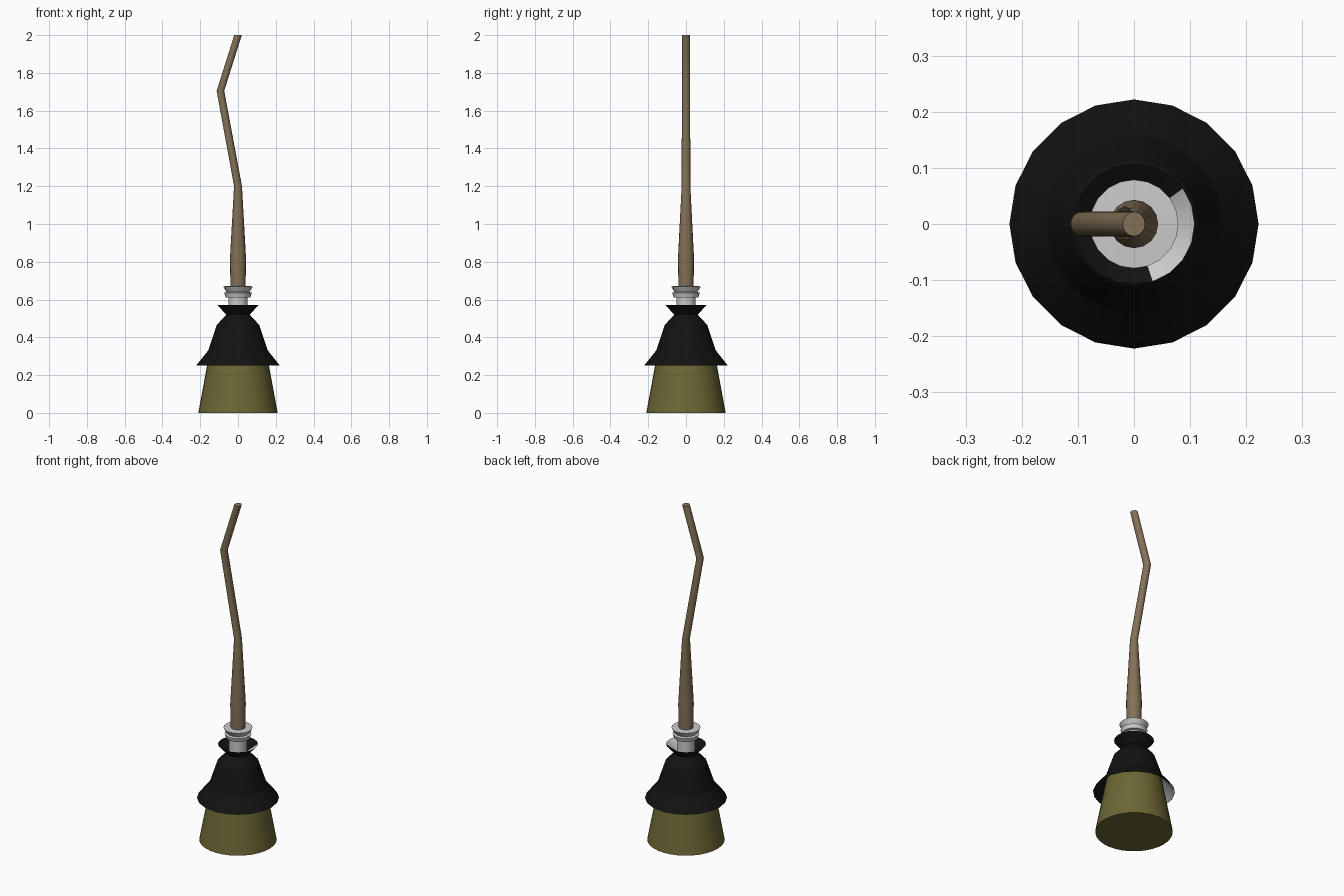
import bpy, bmesh, math

if "Cube" in bpy.data.objects:
    bpy.data.objects.remove(bpy.data.objects["Cube"])


def material(name, color):
    m = bpy.data.materials.new(name)
    m.diffuse_color = (*color, 1)
    m.use_nodes = True
    m.node_tree.nodes["Principled BSDF"].inputs["Base Color"].default_value = m.diffuse_color
    return m


BLACK = material("black_rubber", (0.006, 0.006, 0.006))
STRAW = material("straw", (0.15, 0.135, 0.035))
WOOD = material("wood", (0.23, 0.165, 0.095))
GREY = material("bare_grey", (0.6, 0.6, 0.6))


def loft(name, rings, sides, mat=None, caps=(False, False), smooth=30):
    """Skin horizontal rings given as (radius_x, radius_y, z, centre_x)."""
    bm = bmesh.new()
    loops = []
    for rx, ry, z, cx in rings:
        loops.append([bm.verts.new((cx + rx * math.cos(math.tau * i / sides),
                                    ry * math.sin(math.tau * i / sides), z))
                      for i in range(sides)])
    for a, b in zip(loops, loops[1:]):
        for i in range(sides):
            j = (i + 1) % sides
            bm.faces.new((a[i], a[j], b[j], b[i]))
    if caps[0]:
        bm.faces.new(loops[0][::-1])
    if caps[1]:
        bm.faces.new(loops[-1])
    mesh = bpy.data.meshes.new(name)
    bm.to_mesh(mesh)
    bm.free()
    obj = bpy.data.objects.new(name, mesh)
    bpy.context.collection.objects.link(obj)
    if mat:
        mesh.materials.append(mat)
    bpy.ops.object.select_all(action='DESELECT')
    obj.select_set(True)
    bpy.context.view_layer.objects.active = obj
    bpy.ops.object.shade_smooth_by_angle(angle=math.radians(smooth))
    return obj


def turned(profile):
    return [(r, r, z, 0) for r, z in profile]


# Bristle block, running up inside the skirt
loft("bristles", turned([(0.21, 0), (0.153, 0.31)]), 32, STRAW, (True, True))

# Black skirt: underside, outer wall, neck, then down into the open cup
SIDES = 20
skirt = loft("skirt", turned([(0.153, 0.322), (0.222, 0.25), (0.158, 0.33),
                              (0.113, 0.465), (0.062, 0.52), (0.108, 0.57),
                              (0.049, 0.527)]), SIDES, BLACK, smooth=20)

# Bare grey patches inside the cup and under the rim
skirt.data.materials.append(GREY)
for i in range(-4, 2):
    skirt.data.polygons[5 * SIDES + i % SIDES].material_index = 1
for i in range(7, 10):
    skirt.data.polygons[i].material_index = 1

# Grey grooved collar
loft("collar", turned([(0.05, 0.527), (0.05, 0.61), (0.066, 0.612), (0.073, 0.636),
                       (0.06, 0.64), (0.064, 0.645), (0.079, 0.67), (0.03, 0.672)]),
     SIDES, smooth=20)

# Crooked wooden handle
loft("handle", [(0.039, 0.039, 0.64, 0), (0.043, 0.043, 0.81, 0),
                (0.021, 0.023, 1.20, 0), (0.02, 0.022, 1.705, -0.093),
                (0.02, 0.022, 2.0, 0)], 16, WOOD, (True, True))
